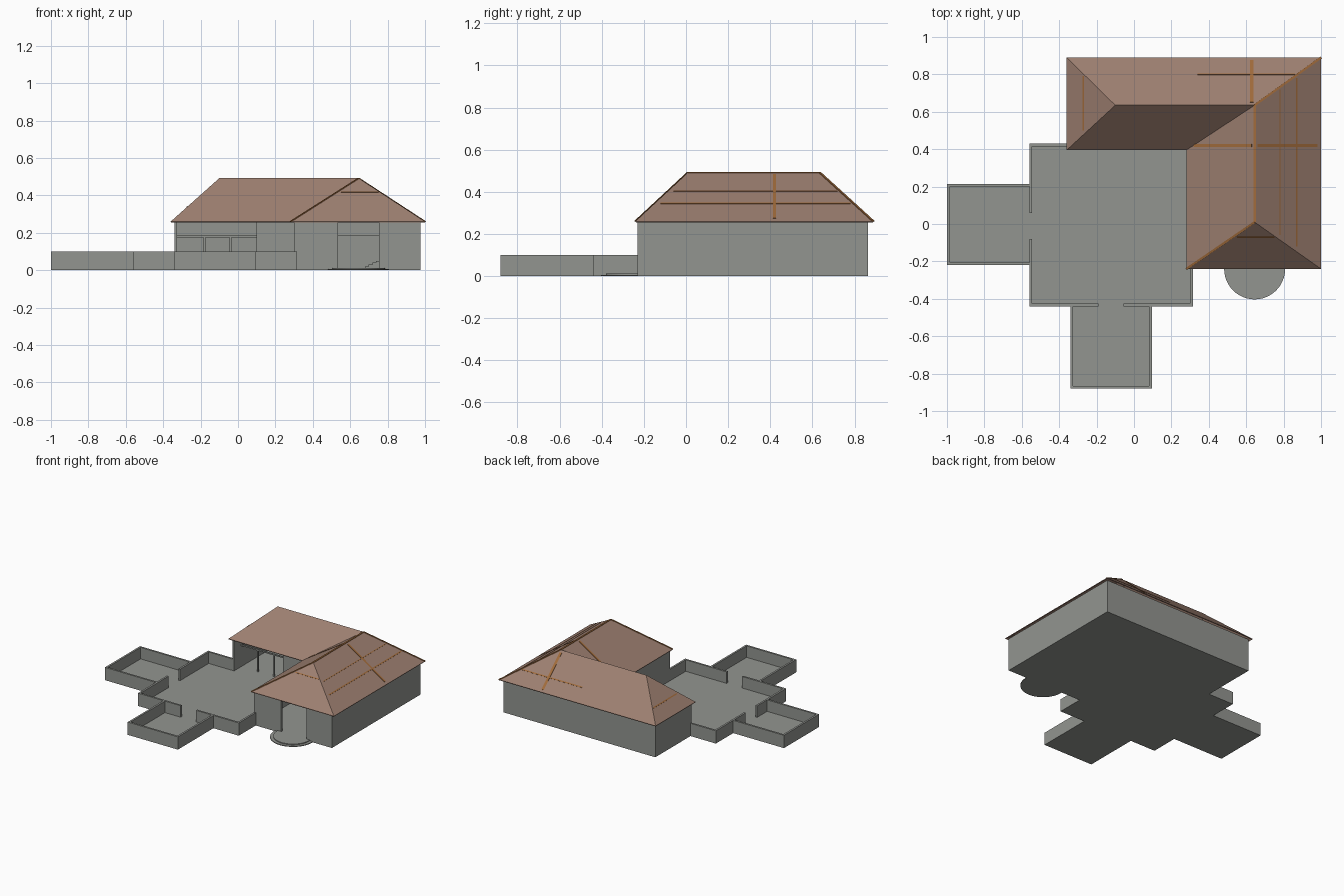
import bpy, bmesh
from mathutils import Vector

if "Cube" in bpy.data.objects:
    bpy.data.objects.remove(bpy.data.objects["Cube"])


def material(name, rgb):
    m = bpy.data.materials.new(name)
    m.diffuse_color = (*rgb, 1)
    m.use_nodes = True
    m.node_tree.nodes["Principled BSDF"].inputs["Base Color"].default_value = m.diffuse_color
    return m


GREY = material("wall grey", (0.29, 0.30, 0.28))
BROWN = material("roof brown", (0.34, 0.215, 0.165))
WOOD = material("beam wood", (0.36, 0.15, 0.045))


def finish(name, bm, mat):
    me = bpy.data.meshes.new(name)
    bm.to_mesh(me)
    bm.free()
    me.materials.append(mat)
    ob = bpy.data.objects.new(name, me)
    bpy.context.collection.objects.link(ob)
    return ob


def add_box(bm, x0, x1, y0, y1, z0, z1):
    verts = bmesh.ops.create_cube(bm, size=1)["verts"]
    for v in verts:
        v.co = Vector((x0 if v.co.x < 0 else x1,
                       y0 if v.co.y < 0 else y1,
                       z0 if v.co.z < 0 else z1))


def boxes(name, items, mat=GREY):
    bm = bmesh.new()
    for b in items:
        add_box(bm, *b)
    return finish(name, bm, mat)


T = 0.015   # wall thickness
F = 0.01    # floor thickness
LOW = 0.10  # garden wall height
TOP = 0.26  # house wall height

# Floors
boxes("courtyard_floor", [(-0.56, 0.315, -0.44, 0.43, 0, F)])
boxes("left_room_floor", [(-1.0, -0.56, -0.22, 0.215, 0, F)])
boxes("front_room_floor", [(-0.34, 0.095, -0.88, -0.44, 0, F)])
boxes("house_floor", [(-0.34, 0.975, 0.43, 0.865, 0, F),
                      (0.315, 0.975, -0.23, 0.43, 0, F)])

# Low walls, with a gap leading into each side room
boxes("courtyard_walls", [
    (-0.56, -0.56 + T, -0.44, -0.08, 0, LOW),
    (-0.56, -0.56 + T, 0.06, 0.43, 0, LOW),
    (-0.56 + T, -0.34, 0.43 - T, 0.43, 0, LOW),
    (-0.56 + T, -0.19, -0.44, -0.44 + T, 0, LOW),
    (-0.055, 0.315, -0.44, -0.44 + T, 0, LOW),
    (0.315 - T, 0.315, -0.44 + T, -0.23, 0, LOW)])
boxes("left_room_walls", [
    (-1.0, -1.0 + T, -0.22, 0.215, 0, LOW),
    (-1.0 + T, -0.56, -0.22, -0.22 + T, 0, LOW),
    (-1.0 + T, -0.56, 0.215 - T, 0.215, 0, LOW)])
boxes("front_room_walls", [
    (-0.34, 0.095, -0.88, -0.88 + T, 0, LOW),
    (-0.34, -0.34 + T, -0.88 + T, -0.44, 0, LOW),
    (0.095 - T, 0.095, -0.88 + T, -0.44, 0, LOW)])

# House walls: open gallery to the courtyard, tall entrance at the front
boxes("house_walls", [
    (-0.34, 0.975, 0.865 - T, 0.865, 0, TOP),
    (0.975 - T, 0.975, -0.23, 0.865 - T, 0, TOP),
    (-0.34, -0.34 + T, 0.415, 0.865 - T, 0, TOP),
    (0.10, 0.315, 0.415, 0.43, 0, TOP),
    (0.30, 0.315, -0.23, 0.415, 0, TOP),
    (0.315, 0.535, -0.23, -0.23 + T, 0, TOP),
    (0.755, 0.975 - T, -0.23, -0.23 + T, 0, TOP)])
boxes("inner_partition", [
    (0.315, 0.535, 0.415, 0.43, F, TOP),
    (0.755, 0.96, 0.415, 0.43, F, TOP),
    (0.535, 0.755, 0.415, 0.43, 0.185, TOP)])

# Gallery posts and rail
boxes("gallery_frame", [(-0.325, 0.10, 0.50, 0.51, 0.175, 0.185)]
      + [(x - 0.005, x + 0.005, 0.50, 0.51, F, 0.175) for x in (-0.18, -0.04)])

# Small inner stair
boxes("inner_stair", [(0.68 + 0.019 * i, 0.755, 0.05, 0.15,
                       F + 0.01 * i, F + 0.01 * (i + 1)) for i in range(4)])

# Round entrance steps
bm = bmesh.new()
for r, h in ((0.163, 0.006), (0.14, 0.012)):
    vs = bmesh.ops.create_cone(bm, cap_ends=True, segments=48,
                               radius1=r, radius2=r, depth=h)["verts"]
    bmesh.ops.translate(bm, verts=vs, vec=(0.645, -0.24, h / 2))
bmesh.ops.bisect_plane(bm, geom=bm.verts[:] + bm.edges[:] + bm.faces[:],
                       plane_co=(0, -0.23, 0), plane_no=(0, 1, 0), clear_outer=True)
finish("entrance_steps", bm, GREY)

# L-shaped hipped roof shell
E, R = 0.26, 0.492
bm = bmesh.new()
nw, ne, se, sw, inner, wsw, r1, r2, r3 = [bm.verts.new(p) for p in (
    (-0.36, 0.89, E), (1.0, 0.89, E), (1.0, -0.24, E), (0.28, -0.24, E),
    (0.28, 0.395, E), (-0.36, 0.395, E),
    (-0.10, 0.635, R), (0.645, 0.635, R), (0.645, 0.01, R))]
for f in ((nw, r1, r2, ne), (ne, r2, r3, se), (se, r3, sw),
          (sw, r3, r2, inner), (inner, r2, r1, wsw), (wsw, r1, nw)):
    face = bm.faces.new(f)
    face.normal_update()
    if face.normal.z < 0:
        face.normal_flip()
roof = finish("roof", bm, BROWN)
mod = roof.modifiers.new("shell", "SOLIDIFY")
mod.thickness = 0.006
mod.offset = -1


# Timber strips lying on the roof slopes
def strip(name, p, q, normal, width):
    p, q, n = Vector(p), Vector(q), Vector(normal).normalized()
    along = (q - p).normalized()
    side = n.cross(along).normalized() * width / 2
    up = along.cross(side).normalized() * 0.002
    bm = bmesh.new()
    add_box(bm, 0, 1, -1, 1, -1, 1)
    for v in bm.verts:
        v.co = p + (q - p) * v.co.x + side * v.co.y + up * v.co.z
    bmesh.ops.recalc_face_normals(bm, faces=bm.faces[:])
    finish(name, bm, WOOD)


H = R - E
def east(x, y): return (x, y, E + H * (1 - x) / 0.355)
def inward(x, y): return (x, y, E + H * (x - 0.28) / 0.365)
def north(x, y): return (x, y, E + H * (0.89 - y) / 0.255)
def west(x, y): return (x, y, E + H * (x + 0.36) / 0.26)
def south(x, y): return (x, y, E + H * (y + 0.24) / 0.25)


EAST_N, NORTH_N = (H, 0, 0.355), (0, H, 0.255)
WEST_N, SOUTH_N = (-H, 0, 0.26), (0, -H, 0.25)
strip("east_rafter", east(0.66, 0.42), east(0.98, 0.42), EAST_N, 0.016)
strip("inner_rafter", inward(0.32, 0.42), inward(0.63, 0.42), (-H, 0, 0.365), 0.016)
strip("north_rafter", north(0.63, 0.65), north(0.63, 0.875), NORTH_N, 0.02)
strip("east_purlin_low", east(0.87, -0.12), east(0.87, 0.78), EAST_N, 0.009)
strip("east_purlin_high", east(0.78, -0.06), east(0.78, 0.72), EAST_N, 0.006)
strip("north_purlin", north(0.34, 0.80), north(0.86, 0.80), NORTH_N, 0.009)
strip("west_purlin", west(-0.27, 0.50), west(-0.27, 0.79), WEST_N, 0.009)
strip("south_purlin", south(0.55, -0.07), south(0.75, -0.07), SOUTH_N, 0.007)

# Ridge and hip timbers
strip("ridge_beam", (0.645, 0.01, R), (0.645, 0.635, R), (0, 0, 1), 0.012)
strip("back_hip_beam", (0.645, 0.635, R), (1.0, 0.89, E), (0, 0, 1), 0.012)
strip("front_hip_beam", (0.645, 0.01, R), (0.28, -0.24, E), (0, 0, 1), 0.012)
